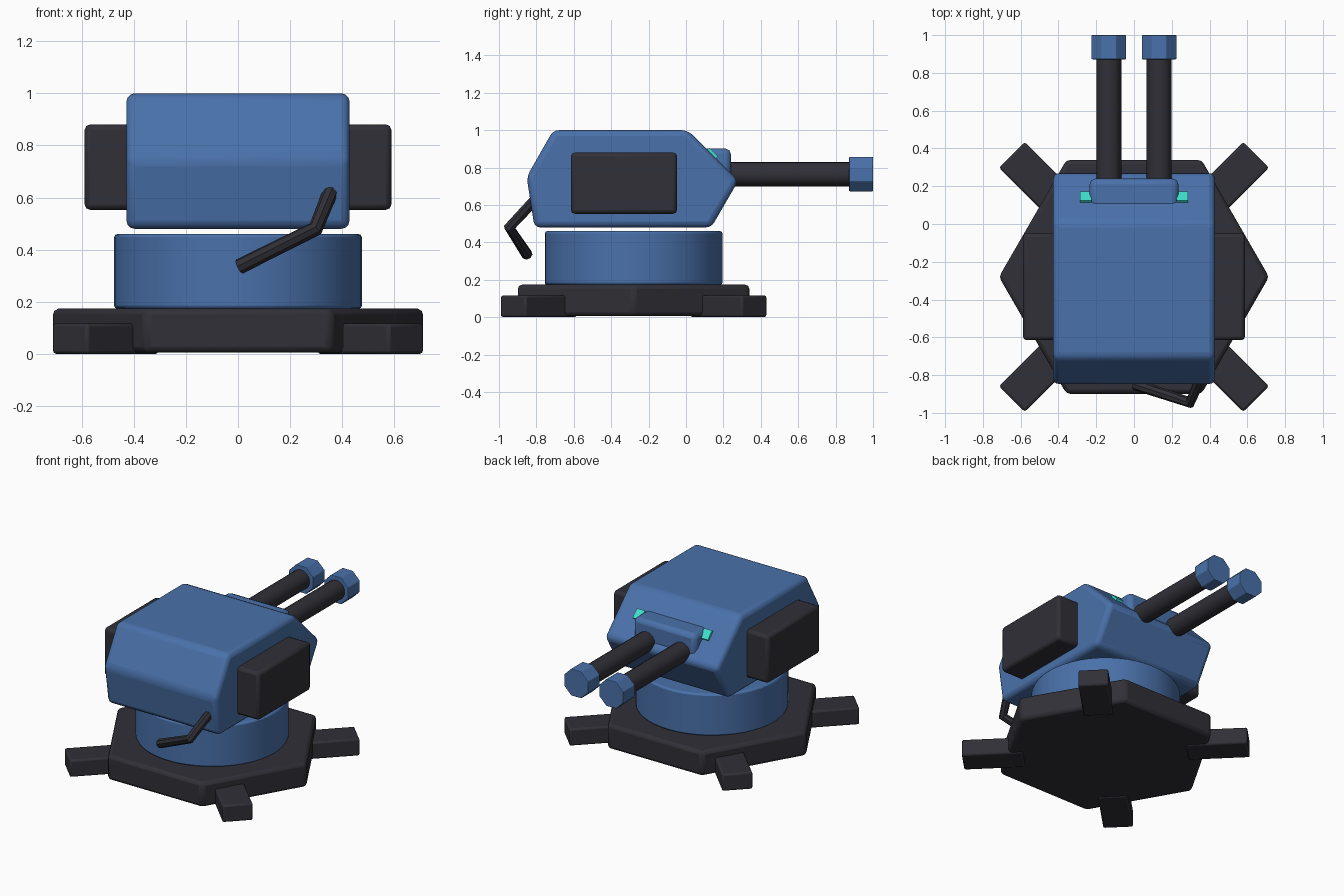
import bpy, bmesh, math
from mathutils import Matrix, Vector

if "Cube" in bpy.data.objects:
    bpy.data.objects.remove(bpy.data.objects["Cube"])

CY = -0.28  # y of the turret's turning axis


def mat(name, rgb):
    m = bpy.data.materials.new(name)
    m.diffuse_color = (*rgb, 1)
    m.use_nodes = True
    m.node_tree.nodes["Principled BSDF"].inputs["Base Color"].default_value = m.diffuse_color
    return m


BLUE = mat("steel_blue", (0.068, 0.165, 0.405))
DARK = mat("charcoal", (0.030, 0.029, 0.038))
TEAL = mat("teal_light", (0.05, 0.74, 0.60))


def finish(name, bm, material, bevel=0, segments=2, smooth=True):
    bmesh.ops.recalc_face_normals(bm, faces=bm.faces)
    me = bpy.data.meshes.new(name)
    bm.to_mesh(me)
    bm.free()
    ob = bpy.data.objects.new(name, me)
    bpy.context.collection.objects.link(ob)
    me.materials.append(material)
    if bevel:
        b = ob.modifiers.new("bevel", 'BEVEL')
        b.width, b.segments = bevel, segments
        b.limit_method, b.angle_limit = 'ANGLE', math.radians(25)
    if smooth:
        bpy.ops.object.select_all(action='DESELECT')
        ob.select_set(True)
        bpy.context.view_layer.objects.active = ob
        bpy.ops.object.shade_smooth_by_angle(angle=math.radians(32))
    return ob


def box(name, lo, hi, material, bevel=0.015, matrix=Matrix()):
    lo, hi = Vector(lo), Vector(hi)
    bm = bmesh.new()
    bmesh.ops.create_cube(bm, size=1, matrix=matrix @ Matrix.Translation((lo + hi) / 2)
                          @ Matrix.Diagonal((*(hi - lo), 1)))
    return finish(name, bm, material, bevel)


def tube(name, sides, radius, length, matrix, material, bevel=0, smooth=True):
    bm = bmesh.new()
    bmesh.ops.create_cone(bm, cap_ends=True, segments=sides, radius1=radius,
                          radius2=radius, depth=length, matrix=matrix)
    return finish(name, bm, material, bevel, 2, smooth)


# Hexagonal base with corners on the y axis
tube("base_plate", 6, 0.715, 0.168, Matrix.Translation((0, CY, 0.09))
     @ Matrix.Rotation(math.pi / 2, 4, 'Z') @ Matrix.Rotation(math.pi / 3, 4, 'Z'),
     DARK, 0.022)

# Four diagonal feet
for i in range(4):
    turn = Matrix.Translation((0, CY, 0)) @ Matrix.Rotation(math.pi / 4 + i * math.pi / 2, 4, 'Z')
    box(f"foot_{i + 1}", (0.52, -0.096, 0), (0.914, 0.096, 0.117), DARK, 0.012, turn)

# Turning ring
tube("turret_ring", 48, 0.475, 0.287, Matrix.Translation((0, CY, 0.3165)), BLUE, 0.012)

# Turret body: side profile swept across x
profile = [(-0.71, 1.0), (0.01, 1.0), (0.28, 0.73), (0.135, 0.48), (-0.81, 0.48), (-0.852, 0.75)]
bm = bmesh.new()
face = bm.faces.new([bm.verts.new((-0.428, y, z)) for y, z in profile])
ext = bmesh.ops.extrude_face_region(bm, geom=[face])
bmesh.ops.translate(bm, vec=(0.856, 0, 0),
                    verts=[v for v in ext["geom"] if isinstance(v, bmesh.types.BMVert)])
finish("turret_body", bm, BLUE, 0.032, 3)

# Gun mount on the front slope
box("gun_mount", (-0.235, 0.05, 0.70), (0.235, 0.24, 0.902), BLUE, 0.03)

for side, s in (("left", -1), ("right", 1)):
    # Armour box on each flank
    xs = sorted((s * 0.40, s * 0.588))
    box(f"{side}_side_box", (xs[0], -0.615, 0.553), (xs[1], -0.048, 0.88), DARK, 0.02)
    # Barrel and muzzle
    along = Matrix.Rotation(-math.pi / 2, 4, 'X')
    tube(f"{side}_barrel", 16, 0.066, 0.78,
         Matrix.Translation((s * 0.133, 0.51, 0.765)) @ along, DARK)
    tube(f"{side}_muzzle", 8, 0.099, 0.128,
         Matrix.Translation((s * 0.133, 0.936, 0.765)) @ along
         @ Matrix.Rotation(math.pi / 8, 4, 'Z'), BLUE, 0.004, False)
    # Small lamp lying on the slope beside the mount
    tilt = Matrix.Translation((s * 0.255, 0.138, 0.873)) @ Matrix.Rotation(-math.pi / 4, 4, 'X')
    box(f"{side}_lamp", (-0.03, -0.033, -0.014), (0.03, 0.033, 0.014), TEAL, 0, tilt)

# Bent handle at the rear
path = [(0.005, -0.85, 0.335), (0.297, -0.945, 0.48), (0.36, -0.80, 0.635)]
cu = bpy.data.curves.new("rear_handle", 'CURVE')
cu.dimensions = '3D'
cu.bevel_depth, cu.bevel_resolution, cu.use_fill_caps = 0.03, 2, True
sp = cu.splines.new('POLY')
sp.points.add(len(path) - 1)
for p, co in zip(sp.points, path):
    p.co = (*co, 1)
sp.use_smooth = False
cu.materials.append(DARK)
bpy.context.collection.objects.link(bpy.data.objects.new("rear_handle", cu))
